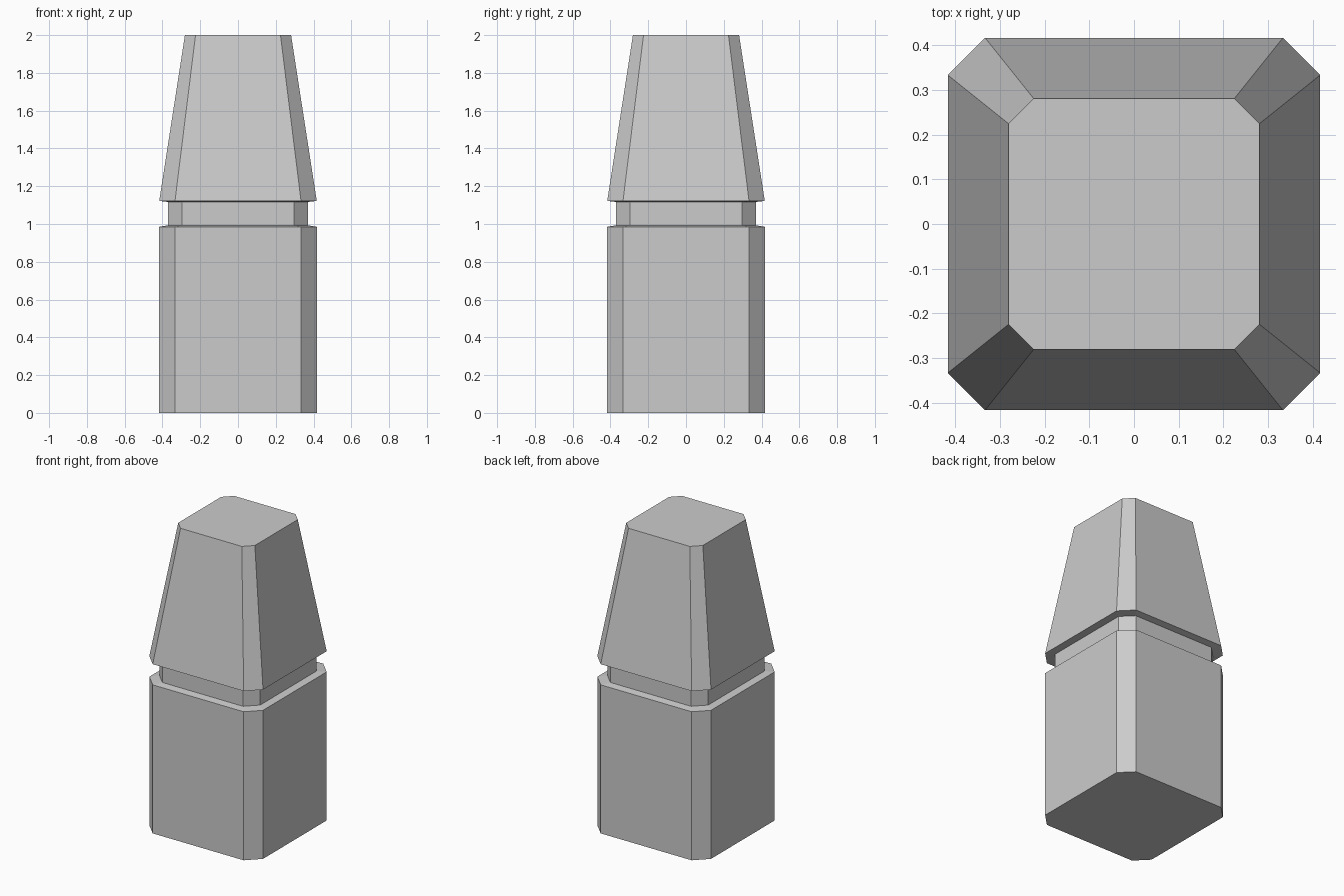
import bpy, bmesh

if "Cube" in bpy.data.objects:
    bpy.data.objects.remove(bpy.data.objects["Cube"])

# Profile of the post: (half width, height) of each chamfered-square ring
PROFILE = [(0.417, 0.0), (0.417, 0.985), (0.37, 0.993), (0.37, 1.117),
           (0.417, 1.122), (0.281, 2.0)]
CHAMFER = 0.8  # flat side half length as a share of the half width


def ring(bm, r, z):
    """Square with cut corners, counter-clockwise."""
    c = r * CHAMFER
    pts = [(r, -c), (r, c), (c, r), (-c, r), (-r, c), (-r, -c), (-c, -r), (c, -r)]
    return [bm.verts.new((x, y, z)) for x, y in pts]


# Bollard: base block, recessed neck and tapered cap in one closed loft
bm = bmesh.new()
rings = [ring(bm, r, z) for r, z in PROFILE]
for lo, hi in zip(rings, rings[1:]):
    for i in range(8):
        j = (i + 1) % 8
        bm.faces.new((lo[i], lo[j], hi[j], hi[i]))
bm.faces.new(rings[0][::-1])
bm.faces.new(rings[-1])
mesh = bpy.data.meshes.new("bollard")
bm.to_mesh(mesh)
bm.free()
bpy.context.collection.objects.link(bpy.data.objects.new("bollard", mesh))
